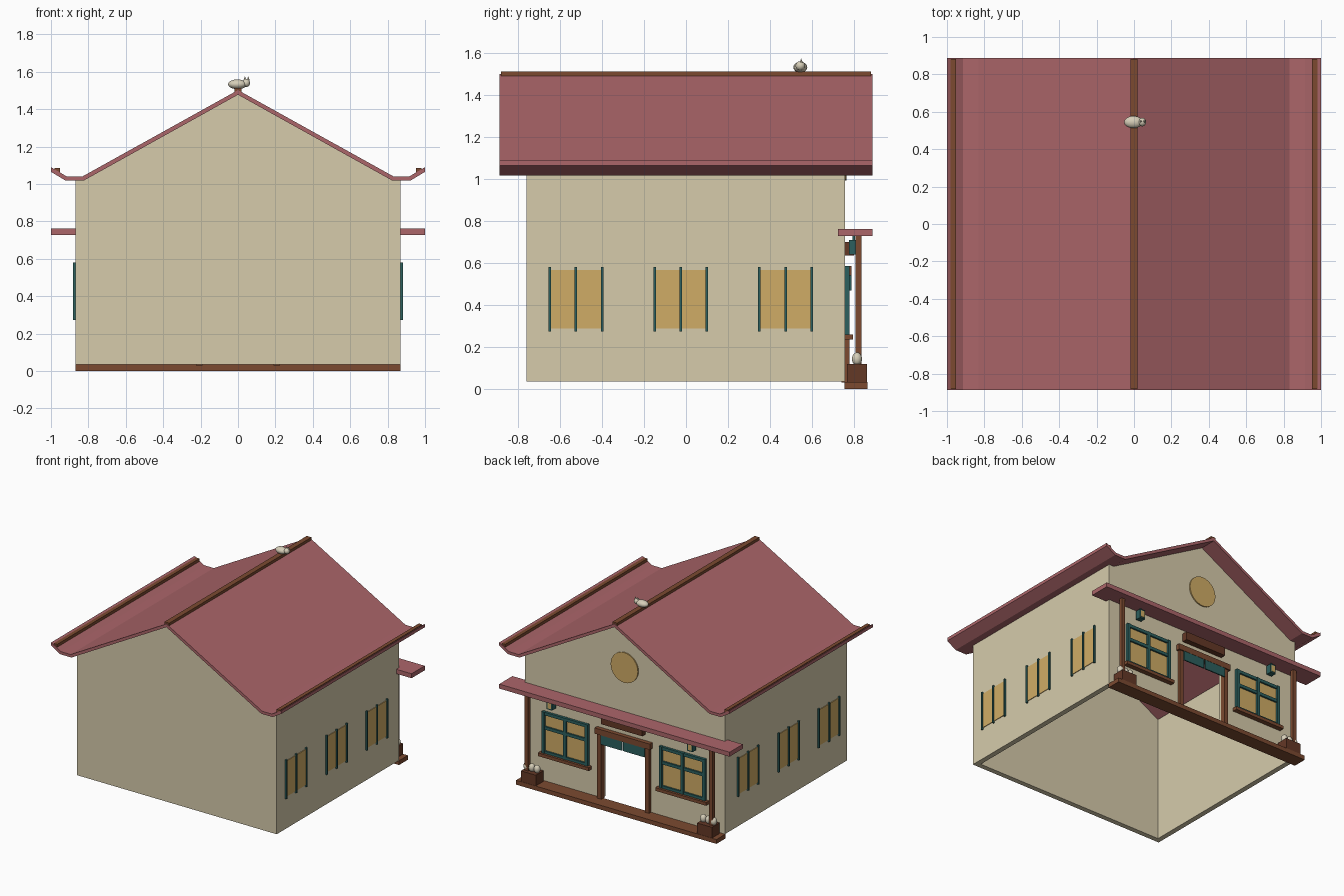
import bpy, math
from mathutils import Matrix

if "Cube" in bpy.data.objects:
    bpy.data.objects.remove(bpy.data.objects["Cube"])


def srgb(r, g, b):
    f = lambda c: c / 12.92 if c <= 0.04045 else ((c + 0.055) / 1.055) ** 2.4
    return (f(r / 255), f(g / 255), f(b / 255), 1)


def material(name, r, g, b):
    m = bpy.data.materials.new(name)
    m.diffuse_color = srgb(r, g, b)
    m.use_nodes = True
    m.node_tree.nodes["Principled BSDF"].inputs["Base Color"].default_value = m.diffuse_color
    return m


CREAM = material("cream plaster", 214, 203, 171)
RED = material("dusty red roof", 172, 102, 106)
GOLD = material("warm gold", 208, 172, 102)
TEAL = material("dark teal", 44, 96, 94)
BROWN = material("brown timber", 124, 74, 48)
DARK = material("dark brown", 100, 56, 38)
PALE = material("pale cream", 214, 206, 184)


def prism(name, pts, y0, y1, mat):
    """Extrude an (x, z) profile along y."""
    n = len(pts)
    verts = [(x, y, z) for y in (y0, y1) for x, z in pts]
    faces = [tuple(range(n)), tuple(reversed(range(n, 2 * n)))]
    faces += [(i + n, (i + 1) % n + n, (i + 1) % n, i) for i in range(n)]
    # profiles are given counter-clockwise seen from the front
    mesh = bpy.data.meshes.new(name)
    mesh.from_pydata(verts, [], faces)
    mesh.materials.append(mat)
    ob = bpy.data.objects.new(name, mesh)
    bpy.context.collection.objects.link(ob)
    return ob


def box(name, x0, x1, y0, y1, z0, z1, mat):
    return prism(name, [(x0, z0), (x1, z0), (x1, z1), (x0, z1)], y0, y1, mat)


def pair(name, x0, x1, *rest):
    """A box and its mirror image across x = 0."""
    box(name + "_right", x0, x1, *rest)
    box(name + "_left", -x1, -x0, *rest)


def ellipsoid(name, loc, scale, mat):
    bpy.ops.mesh.primitive_uv_sphere_add(segments=16, ring_count=10, location=loc)
    ob = bpy.context.object
    ob.name = name
    ob.scale = scale
    ob.data.materials.append(mat)
    bpy.ops.object.shade_smooth()
    return ob


# Hollow walls, open below, with a doorway in the +y side
walls = box("walls", -0.868, 0.868, -0.76, 0.757, 0.035, 1.03, CREAM)
cutters = [box("room_cutter", -0.828, 0.828, -0.72, 0.717, -0.2, 1.3, CREAM),
           box("door_cutter", -0.195, 0.195, 0.6, 0.9, -0.2, 0.55, CREAM)]
bpy.context.view_layer.objects.active = walls
for c in cutters:
    mod = walls.modifiers.new(c.name, "BOOLEAN")
    mod.operation = "DIFFERENCE"
    mod.solver = "EXACT"
    mod.object = c
    bpy.ops.object.modifier_apply(modifier=mod.name)
for c in cutters:
    bpy.data.objects.remove(c)

# Gable triangles at both ends
for name, y0, y1 in (("gable_front", -0.76, -0.72), ("gable_door_side", 0.717, 0.757)):
    prism(name, [(-0.84, 1.03), (0.84, 1.03), (0, 1.49)], y0, y1, CREAM)

# Roof sheet with upturned eaves
under = [(0, 1.477), (0.825, 1.018), (0.922, 1.018), (1.0, 1.065)]
upper = [(1.0, 1.09), (0.915, 1.04), (0.832, 1.04), (0, 1.502)]
mirror = lambda pts: [(-x, z) for x, z in reversed(pts) if x > 0]
prism("roof", mirror(under) + under + upper + mirror(upper), -0.888, 0.888, RED)
box("ridge_cap", -0.02, 0.02, -0.882, 0.882, 1.485, 1.512, BROWN)
pair("eave_cap", 0.953, 0.982, -0.882, 0.882, 1.055, 1.085, BROWN)

# Porch: deck, awning and posts
box("deck", -0.87, 0.87, 0.755, 0.865, 0, 0.034, BROWN)
box("awning", -1.0, 1.0, 0.724, 0.888, 0.728, 0.763, RED)
pair("porch_post", 0.785, 0.815, 0.807, 0.836, 0.03, 0.73, BROWN)

# Door frame, split curtain and sign board
pair("door_jamb", 0.19, 0.225, 0.74, 0.78, 0.03, 0.55, BROWN)
box("door_header", -0.24, 0.24, 0.74, 0.79, 0.54, 0.585, BROWN)
pair("door_curtain", 0.006, 0.19, 0.779, 0.788, 0.468, 0.545, TEAL)
box("sign_board", -0.18, 0.18, 0.755, 0.80, 0.635, 0.70, DARK)

# Shop windows: pane, 2 x 2 frame and sill
pair("shop_pane", 0.315, 0.705, 0.755, 0.764, 0.265, 0.575, GOLD)
for i, x in enumerate((0.322, 0.51, 0.698)):
    pair(f"shop_upright_{i}", x - 0.012, x + 0.012, 0.755, 0.78, 0.255, 0.585, TEAL)
for i, z in enumerate((0.268, 0.46, 0.572)):
    pair(f"shop_rail_{i}", 0.31, 0.71, 0.755, 0.777, z - 0.012, z + 0.012, TEAL)
pair("shop_sill", 0.29, 0.73, 0.755, 0.795, 0.235, 0.26, BROWN)

# Lanterns under the awning
pair("lantern", 0.587, 0.633, 0.777, 0.823, 0.64, 0.71, TEAL)
pair("lantern_glow", 0.594, 0.626, 0.822, 0.826, 0.65, 0.70, GOLD)
pair("lantern_hanger", 0.604, 0.616, 0.794, 0.806, 0.70, 0.73, TEAL)

# Planters with pale round buds
pair("planter", 0.70, 0.83, 0.767, 0.863, 0.03, 0.118, DARK)
for side in (-1, 1):
    for dx in (-0.045, 0, 0.045):
        ellipsoid("planter_bud", (side * 0.767 + dx, 0.815, 0.143),
                  (0.024, 0.024, 0.031), PALE)

# Side windows: three on each side, with three upright bars
for w, y in enumerate((-0.525, -0.025, 0.475)):
    pair(f"side_pane_{w}", 0.866, 0.873, y - 0.125, y + 0.125, 0.287, 0.567, GOLD)
    for b in (-0.125, 0, 0.125):
        pair(f"side_bar_{w}", 0.866, 0.881, y + b - 0.006, y + b + 0.006, 0.273, 0.58, TEAL)

# Round gold plaque on the gable
bpy.ops.mesh.primitive_cylinder_add(vertices=32, radius=0.118, depth=0.016,
                                    location=(0, 0.758, 1.112),
                                    rotation=(math.pi / 2, 0, 0))
plaque = bpy.context.object
plaque.name = "gable_plaque"
plaque.data.materials.append(GOLD)
bpy.ops.object.shade_smooth_by_angle()

# Small animal resting on the ridge
ellipsoid("ridge_animal_body", (-0.003, 0.545, 1.533), (0.05, 0.033, 0.026), PALE)
ellipsoid("ridge_animal_head", (0.044, 0.545, 1.54), (0.021, 0.023, 0.022), PALE)
for x in (0.037, 0.055):
    bpy.ops.mesh.primitive_cone_add(vertices=8, radius1=0.008, depth=0.022,
                                    location=(x, 0.549, 1.565))
    bpy.context.object.name = "ridge_animal_ear"
    bpy.context.object.data.materials.append(PALE)
